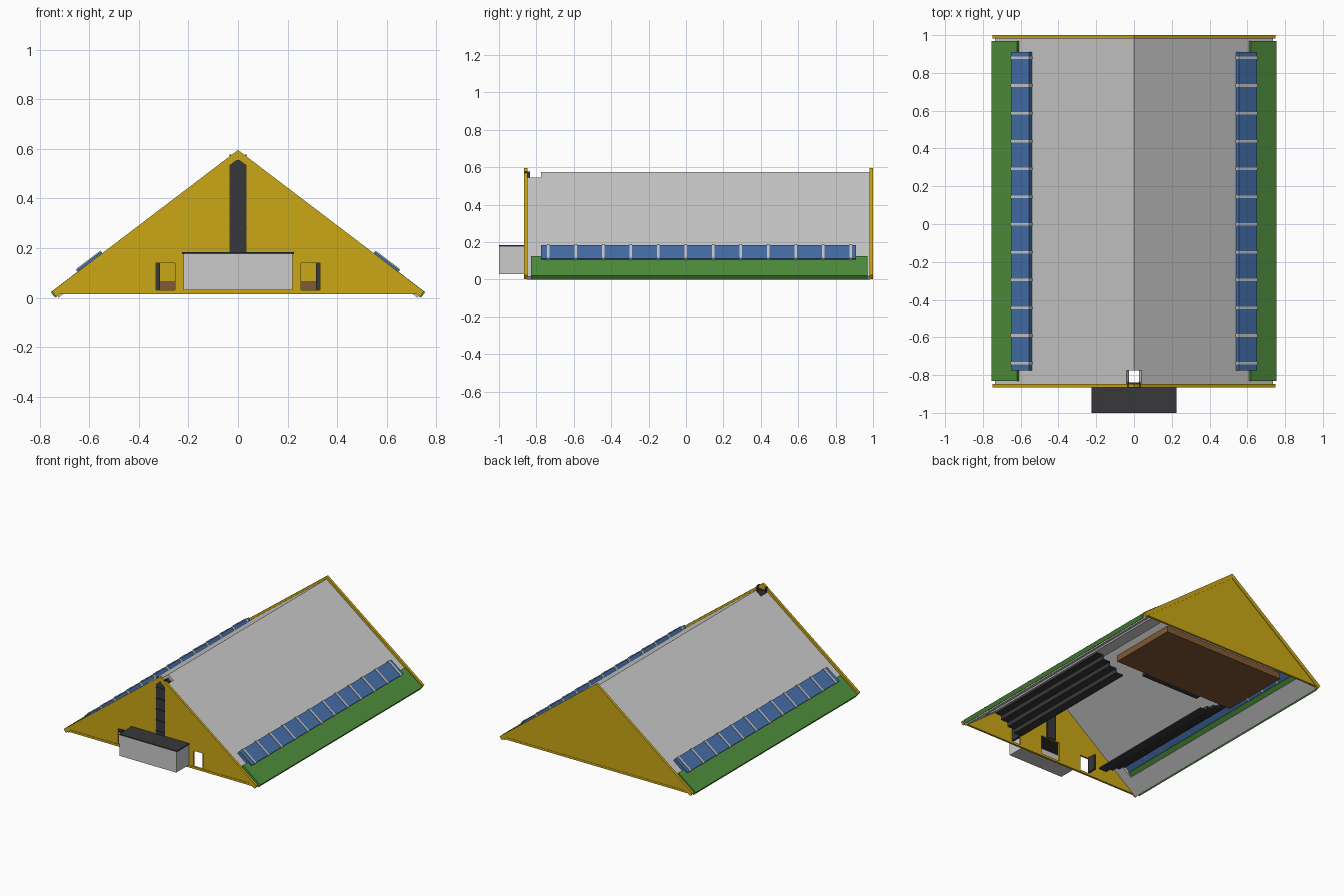
import bpy, bmesh

if "Cube" in bpy.data.objects:
    bpy.data.objects.remove(bpy.data.objects["Cube"])


def material(name, rgb):
    m = bpy.data.materials.new(name)
    m.diffuse_color = (*rgb, 1)
    m.use_nodes = True
    m.node_tree.nodes["Principled BSDF"].inputs["Base Color"].default_value = m.diffuse_color
    return m


YELLOW = material("yellow", (0.60, 0.39, 0.008))
GREEN = material("green", (0.08, 0.28, 0.045))
BLUE = material("blue", (0.06, 0.16, 0.40))
DARK = material("dark", (0.04, 0.04, 0.045))
BROWN = material("brown", (0.22, 0.10, 0.035))


def prism(name, profile, y0, y1, mat=None, side=1):
    """Extrude an (x, z) profile along y; side=-1 mirrors it in x."""
    bm = bmesh.new()
    a = [bm.verts.new((side * x, y0, z)) for x, z in profile]
    b = [bm.verts.new((side * x, y1, z)) for x, z in profile]
    bm.faces.new(a)
    bm.faces.new(b[::-1])
    n = len(a)
    for i in range(n):
        j = (i + 1) % n
        bm.faces.new((a[j], a[i], b[i], b[j]))
    bmesh.ops.recalc_face_normals(bm, faces=bm.faces)
    me = bpy.data.meshes.new(name)
    bm.to_mesh(me)
    bm.free()
    if mat:
        me.materials.append(mat)
    ob = bpy.data.objects.new(name, me)
    bpy.context.collection.objects.link(ob)
    return ob


def box(name, x0, x1, y0, y1, z0, z1, mat=None, side=1):
    return prism(name, [(x0, z0), (x1, z0), (x1, z1), (x0, z1)], y0, y1, mat, side)


def on_slope(s, n):
    """Point s down the slope from the ridge and n out from the roof surface."""
    return 0.796 * s + 0.605 * n, 0.575 - 0.605 * s + 0.796 * n


def slab(name, s0, s1, n0, n1, y0, y1, mat=None, side=1):
    """Slab lying on the roof slope; s0=None mitres it at the ridge."""
    top = [-0.76 * n if s0 is None else s0 for n in (n0, n1)]
    prof = [on_slope(top[1], n1), on_slope(s1, n1), on_slope(s1, n0), on_slope(top[0], n0)]
    return prism(name, prof, y0, y1, mat, side)


WIN0, WIN1, EAVE = 0.678, 0.798, 0.925      # window band and eave along the slope
FRONT, BACK = -0.85, 0.985

for side, tag in ((1, "right"), (-1, "left")):
    # roof sheets around the window band and the notch at the front of the ridge
    slab(f"roof_upper_{tag}", None, WIN0, -0.02, 0, -0.775, BACK, None, side)
    slab(f"roof_front_{tag}", 0.05, WIN0, -0.02, 0, FRONT, -0.775, None, side)
    slab(f"roof_lower_{tag}", WIN1, EAVE, -0.02, 0, FRONT, BACK, None, side)
    slab(f"roof_window_end_front_{tag}", WIN0, WIN1, -0.02, 0, FRONT, -0.775, None, side)
    slab(f"roof_window_end_back_{tag}", WIN0, WIN1, -0.02, 0, 0.91, BACK, None, side)

    # green eave band and blue window band with bars
    slab(f"eave_band_{tag}", 0.766, 0.936, -0.011, 0.0167, -0.83, 0.97, GREEN, side)
    slab(f"window_band_{tag}", WIN0, WIN1, 0, 0.025, -0.775, 0.91, BLUE, side)
    for i in range(12):
        y = -0.737 + 0.147 * i
        slab(f"window_bar_{tag}_{i}", WIN0 - 0.003, WIN1 + 0.003, 0, 0.029,
             y - 0.007, y + 0.007, None, side)

    # sloping trim boards on both gables
    slab(f"front_trim_{tag}", None, 0.93, -0.012, 0.016, -0.865, -0.848, YELLOW, side)
    slab(f"back_trim_{tag}", None, 0.93, -0.012, 0.016, 0.982, 1.0, YELLOW, side)

    # stepped seating along each side: one folded sheet
    upper, lower = [], []
    for i in range(4):
        x, z = 0.33 + 0.055 * i, 0.03 + 0.03 * i
        upper += [(x, z), (x + 0.055, z)]
        lower += [(x + 0.008, z - 0.01), (x + 0.063, z - 0.01)]
    lower[-1] = (0.55, lower[-1][1])
    lower[0] = (0.33, lower[0][1])
    prism(f"seating_{tag}", upper + lower[::-1], -0.75, 0.28, DARK, side)

    # open door leaf swung inwards
    box(f"door_leaf_{tag}", 0.315, 0.33, -0.845, -0.78, 0.03, 0.14, DARK, side)

# front gable wall with two doorways and a central passage
half = [(0.075, 0.03), (0.075, 0.165), (0, 0.165)]
right = [(0.0, 0.57), (0.71, 0.03), (0.33, 0.03), (0.33, 0.14), (0.255, 0.14),
         (0.255, 0.03), (0.075, 0.03), (0.075, 0.165)]
left = [(-x, z) for x, z in right[:0:-1]]
prism("front_wall", right + left, -0.86, -0.848, YELLOW)
prism("back_wall", [(-0.71, 0.03), (0.71, 0.03), (0, 0.57)], 0.983, 0.996, YELLOW)
box("front_sill", -0.73, 0.73, -0.863, -0.848, 0.015, 0.03, YELLOW)
box("back_sill", -0.73, 0.73, 0.983, 0.998, 0.015, 0.03, YELLOW)

# tall window strip above the porch
box("tall_window", -0.035, 0.035, -0.863, -0.838, 0.165, 0.555, DARK)
for side in (1, -1):
    box("tall_window_frame", 0.028, 0.035, -0.863, -0.835, 0.165, 0.577, DARK, side)
for i in range(5):
    z = 0.205 + 0.076 * i
    box(f"tall_window_bar_{i}", -0.035, 0.035, -0.867, -0.863, z - 0.003, z + 0.003, DARK)

# hollow porch, open to the hall
box("porch_front", -0.22, 0.22, -1.0, -0.99, 0.03, 0.175)
for side in (1, -1):
    box("porch_side", 0.21, 0.22, -0.99, -0.86, 0.03, 0.175, None, side)
box("porch_floor", -0.21, 0.21, -0.99, -0.86, 0.03, 0.035)
box("porch_roof", -0.225, 0.225, -1.0, -0.86, 0.175, 0.183, DARK)

# stage and its step
box("stage", -0.48, 0.48, 0.40, 0.91, 0.02, 0.065, BROWN)
box("stage_step", -0.23, 0.23, 0.36, 0.40, 0.02, 0.042, DARK)
